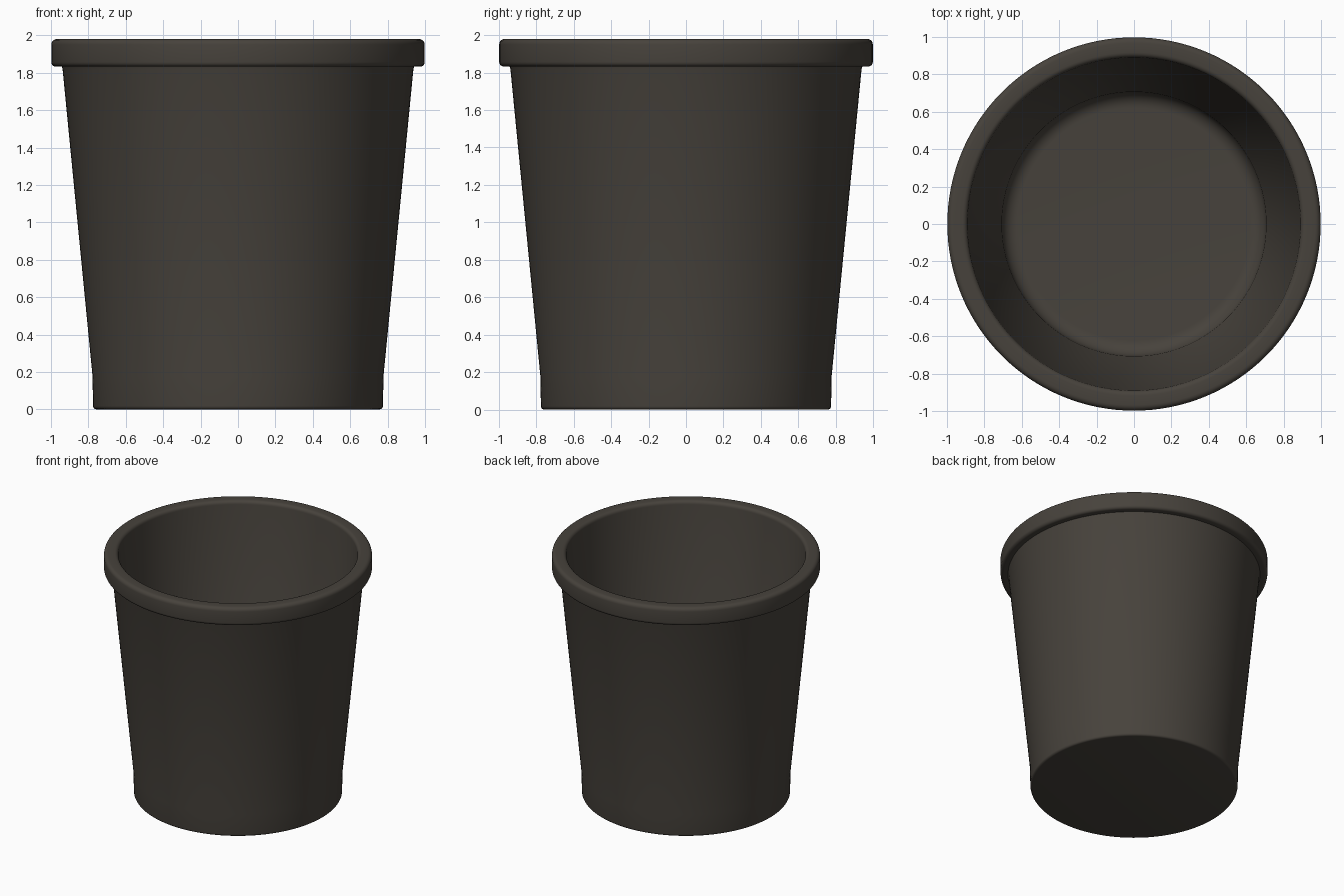
import bpy, bmesh, math

if "Cube" in bpy.data.objects:
    bpy.data.objects.remove(bpy.data.objects["Cube"])

SEGMENTS = 128

# Dark warm plastic
mat = bpy.data.materials.new("dark_brown_grey")
mat.diffuse_color = (0.063, 0.055, 0.045, 1.0)
mat.use_nodes = True
mat.node_tree.nodes["Principled BSDF"].inputs["Base Color"].default_value = mat.diffuse_color


def fillet(cx, cz, r, a0, a1, steps=5):
    """Arc points (radius, height) around a corner centre, angles in degrees."""
    return [(cx + r * math.cos(math.radians(a0 + (a1 - a0) * i / steps)),
             cz + r * math.sin(math.radians(a0 + (a1 - a0) * i / steps)))
            for i in range(steps + 1)]


def lathe(name, profile):
    """Revolve a profile about z; its first and last points lie on the axis."""
    bm = bmesh.new()
    start = bm.verts.new((0, 0, profile[0][1]))
    end = bm.verts.new((0, 0, profile[-1][1]))
    angles = [2 * math.pi * i / SEGMENTS for i in range(SEGMENTS)]
    rings = [[bm.verts.new((r * math.cos(a), r * math.sin(a), z)) for a in angles]
             for r, z in profile[1:-1]]
    for i in range(SEGMENTS):
        j = (i + 1) % SEGMENTS
        bm.faces.new((start, rings[0][j], rings[0][i]))
        bm.faces.new((end, rings[-1][i], rings[-1][j]))
        for lo, hi in zip(rings, rings[1:]):
            bm.faces.new((lo[i], lo[j], hi[j], hi[i]))
    bmesh.ops.recalc_face_normals(bm, faces=bm.faces)
    mesh = bpy.data.meshes.new(name)
    bm.to_mesh(mesh)
    bm.free()
    mesh.materials.append(mat)
    obj = bpy.data.objects.new(name, mesh)
    bpy.context.collection.objects.link(obj)
    bpy.ops.object.select_all(action='DESELECT')
    obj.select_set(True)
    bpy.context.view_layer.objects.active = obj
    bpy.ops.object.shade_smooth_by_angle(angle=math.radians(35))
    return obj


# Outside: flat base, short straight foot, tapered wall
profile = [(0, 0)] + fillet(0.757, 0.018, 0.018, -90, 0, 4)
profile += [(0.778, 0.18), (0.938, 1.82), (0.942, 1.832)]
# Overhanging rim with rounded edges
profile += fillet(0.973, 1.857, 0.025, -90, 0)
profile += fillet(0.968, 1.95, 0.03, 0, 90)
profile += fillet(0.918, 1.952, 0.028, 90, 180)
# Inside: tapered wall, rounded corner, flat floor
profile += [(0.712, 0.17)]
profile += fillet(0.622, 0.16, 0.085, 0, -90, 8)
profile += [(0, 0.075)]

lathe("bucket", profile)
